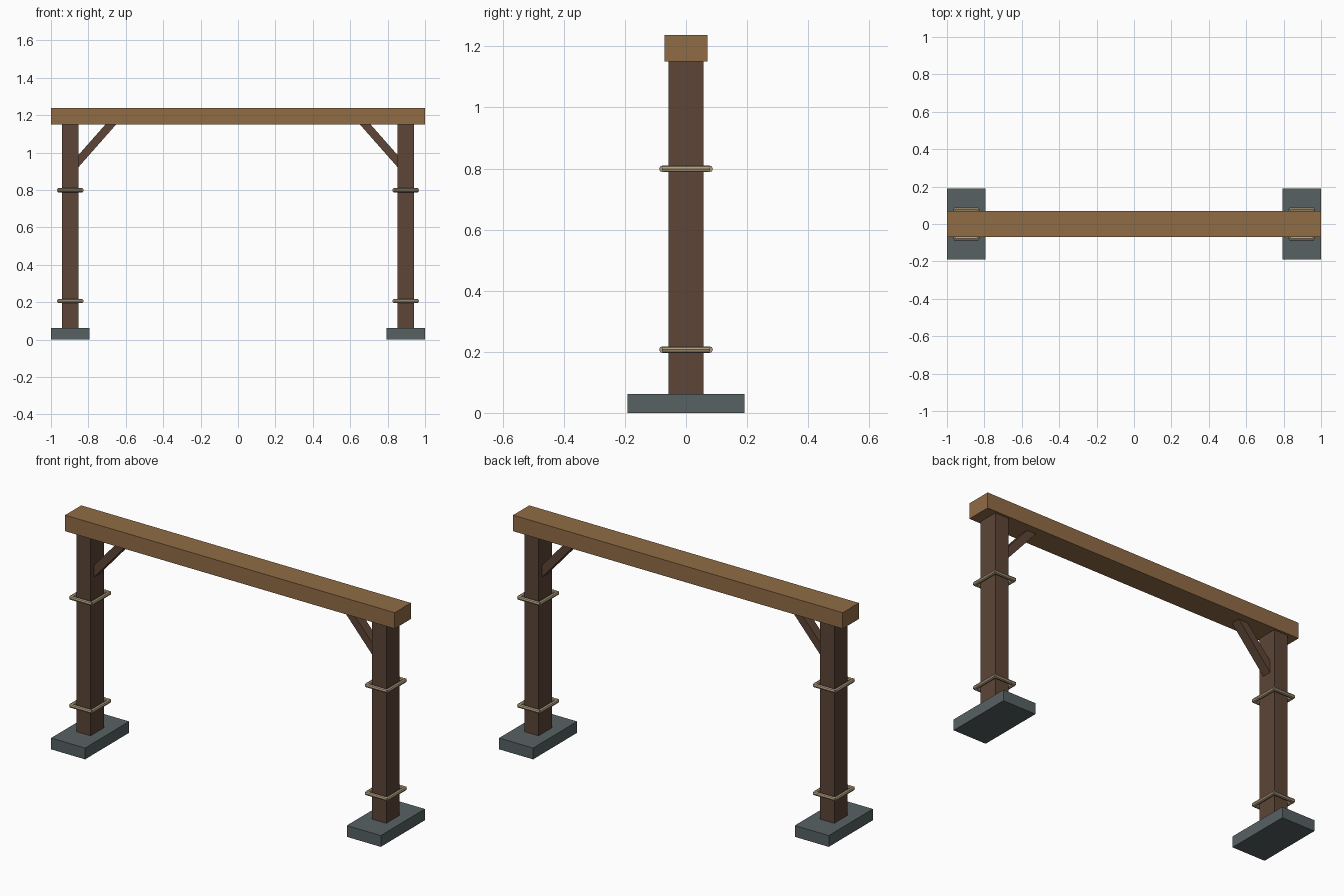
import bpy
from math import pi, atan2, hypot
from mathutils import Vector

cube = bpy.data.objects.get("Cube")
if cube:
    bpy.data.objects.remove(cube, do_unlink=True)


def material(name, rgb):
    mat = bpy.data.materials.new(name)
    mat.use_nodes = True
    mat.diffuse_color = (*rgb, 1)
    mat.node_tree.nodes["Principled BSDF"].inputs["Base Color"].default_value = (*rgb, 1)
    return mat


light_wood = material("light wood", (0.28, 0.15, 0.06))
dark_wood = material("dark wood", (0.11, 0.06, 0.037))
stone = material("grey stone", (0.095, 0.12, 0.125))
rope = material("tan rope", (0.42, 0.33, 0.21))


def finish(name, mat):
    obj = bpy.context.object
    obj.name = name
    obj.data.materials.append(mat)
    return obj


def box(name, centre, size, mat, tilt=0):
    bpy.ops.mesh.primitive_cube_add(size=1, location=centre, rotation=(0, tilt, 0))
    bpy.context.object.scale = size
    return finish(name, mat)


def rod(name, centre, length, mat, rotation):
    bpy.ops.mesh.primitive_cylinder_add(vertices=8, radius=0.011, depth=length,
                                        location=centre, rotation=rotation)
    return finish(name, mat)


# Top beam
box("top_beam", (0, 0, 1.194), (2, 0.14, 0.088), light_wood)

POST_X = 0.897
for side, sx in (("left", 1), ("right", -1)):
    x = sx * POST_X
    # Footing and post
    box(side + "_footing", (x, 0, 0.031), (0.206, 0.382, 0.062), stone)
    box(side + "_post", (x, 0, 0.606), (0.086, 0.115, 1.09), dark_wood)

    # Diagonal brace, its ends buried in post and beam
    low, high = Vector((sx * 0.875, 0, 0.93)), Vector((sx * 0.665, 0, 1.168))
    run = high - low
    box(side + "_brace", (low + high) / 2, (run.length, 0.052, 0.043),
        dark_wood, -atan2(run.z, run.x))

    # Rope bands, four rods around the post
    for level, z in (("lower", 0.207), ("upper", 0.799)):
        for d in (-1, 1):
            face = "front" if d < 0 else "back"
            rod(f"{side}_{level}_rope_{face}", (x, d * 0.077, z), 0.13, rope, (0, pi / 2, 0))
            edge = "outer" if d == sx else "inner"
            rod(f"{side}_{level}_rope_{edge}", (x + d * 0.061, 0, z), 0.158, rope, (pi / 2, 0, 0))
